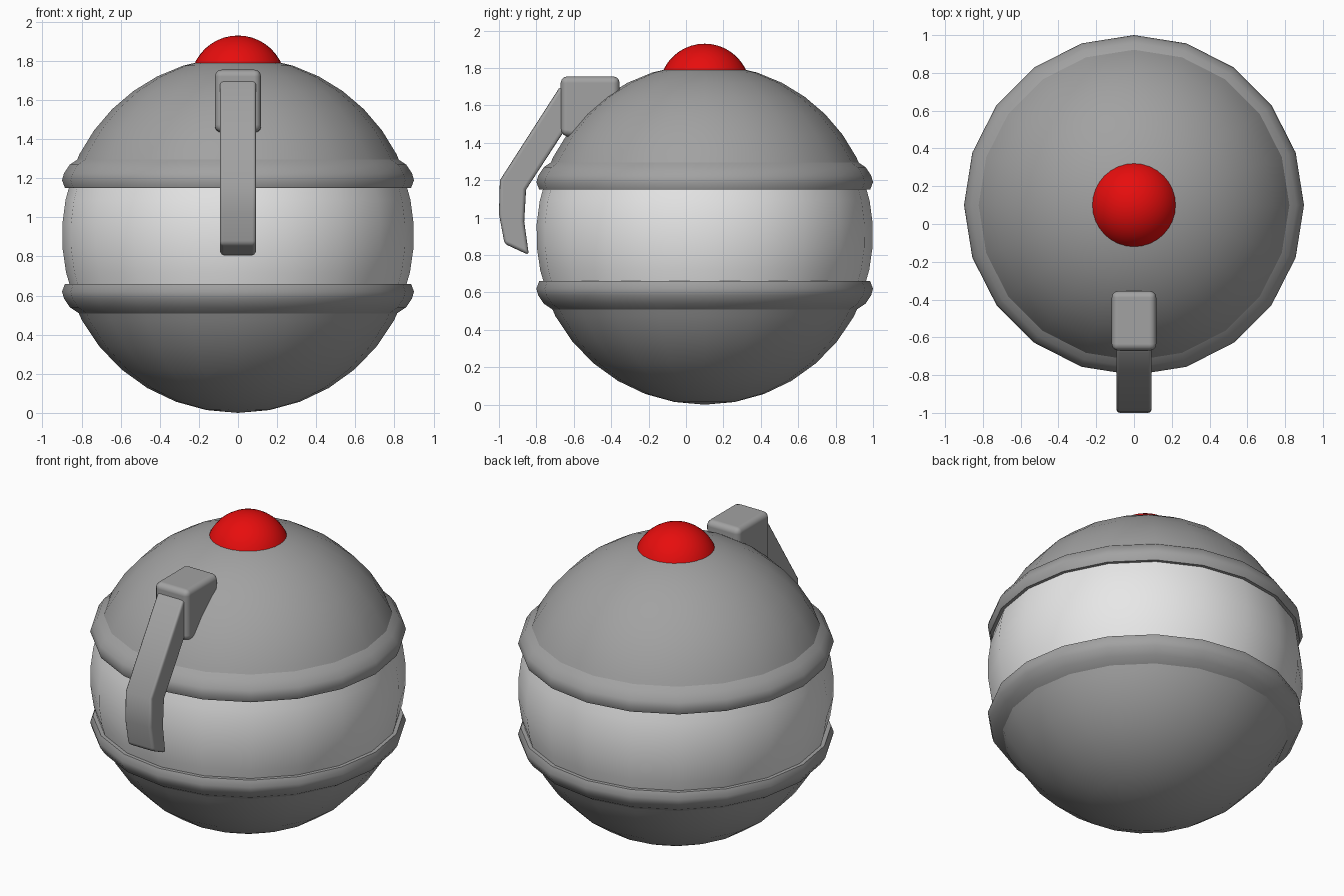
import bpy, bmesh, math

cube = bpy.data.objects.get("Cube")
if cube:
    bpy.data.objects.remove(cube, do_unlink=True)


def make_material(name, colour, rough=0.5):
    m = bpy.data.materials.new(name)
    m.use_nodes = True
    m.diffuse_color = colour
    m.node_tree.nodes["Principled BSDF"].inputs["Base Color"].default_value = colour
    return m


grey = make_material("grey metal", (0.36, 0.36, 0.36, 1))
white = make_material("pale band", (0.8, 0.8, 0.8, 1))
red = make_material("red button", (0.8, 0.004, 0.004, 1))

CENTRE_Y, CENTRE_Z = 0.1, 0.91


def finish(name, bm, mat, angle):
    bmesh.ops.remove_doubles(bm, verts=bm.verts, dist=0.0001)
    bmesh.ops.recalc_face_normals(bm, faces=bm.faces)
    mesh = bpy.data.meshes.new(name)
    bm.to_mesh(mesh)
    bm.free()
    mesh.materials.append(mat)
    obj = bpy.data.objects.new(name, mesh)
    bpy.context.collection.objects.link(obj)
    bpy.ops.object.select_all(action="DESELECT")
    obj.select_set(True)
    bpy.context.view_layer.objects.active = obj
    bpy.ops.object.shade_smooth_by_angle(angle=math.radians(angle))
    return obj


def lathe(name, profile, mat, sides=20, closed=False):
    """Spin (radius, height) points about the vertical axis of the ball."""
    bm = bmesh.new()
    verts = [bm.verts.new((0, CENTRE_Y - r, z)) for r, z in profile]
    edges = [bm.edges.new(pair) for pair in zip(verts, verts[1:])]
    if closed:
        edges.append(bm.edges.new((verts[-1], verts[0])))
    bmesh.ops.spin(bm, geom=verts + edges, cent=(0, CENTRE_Y, 0), axis=(0, 0, 1),
                   angle=math.tau, steps=sides, use_merge=True)
    return finish(name, bm, mat, 50)


def arc(radius, z_mid, z_low, z_high, steps):
    """Points on a circle between two heights."""
    a0, a1 = (math.asin(max(-1, min(1, (z - z_mid) / radius))) for z in (z_low, z_high))
    angles = [a0 + (a1 - a0) * i / steps for i in range(steps + 1)]
    return [(radius * math.cos(a), z_mid + radius * math.sin(a)) for a in angles]


def extruded(name, outline, half_width, bevel):
    """Side outline in (y, z), extruded across x with rounded edges."""
    bm = bmesh.new()
    face = bm.faces.new([bm.verts.new((-half_width, y, z)) for y, z in outline])
    new = bmesh.ops.extrude_face_region(bm, geom=[face])["geom"]
    moved = [v for v in new if isinstance(v, bmesh.types.BMVert)]
    bmesh.ops.translate(bm, verts=moved, vec=(2 * half_width, 0, 0))
    obj = finish(name, bm, grey, 40)
    mod = obj.modifiers.new("rounded edges", "BEVEL")
    mod.width, mod.segments = bevel, 3
    mod.limit_method = "ANGLE"
    mod.angle_limit = math.radians(35)
    mod.harden_normals = True
    return obj


# Ball shell: two grey domes and the pale band between them
lathe("lower_dome", arc(0.91, CENTRE_Z, 0, 0.62, 7), grey)
lathe("middle_band", arc(0.9, CENTRE_Z, 0.6, 1.21, 5), white)
lathe("upper_dome", arc(0.91, CENTRE_Z, 1.19, 1.82, 8), grey)

# Raised rims, mirrored about the middle
rim = [(0.80, 1.15), (0.885, 1.15), (0.90, 1.19), (0.89, 1.225), (0.86, 1.27), (0.80, 1.31)]
lathe("upper_rim", rim, grey, closed=True)
lathe("lower_rim", [(r, 1.81 - z) for r, z in rim], grey, closed=True)

# Button on top
lathe("top_button", arc(0.244, 1.686, 1.77, 1.93, 8), red, sides=32)

# Lever bracket and bent lever
extruded("lever_bracket", [(-0.67, 1.44), (-0.67, 1.755), (-0.355, 1.755),
                           (-0.355, 1.6), (-0.55, 1.42)], 0.118, 0.035)
extruded("safety_lever", [(-0.64, 1.71), (-0.68, 1.69), (-0.995, 1.2), (-1.0, 1.02),
                          (-0.97, 0.86), (-0.84, 0.80), (-0.865, 0.98),
                          (-0.855, 1.15), (-0.64, 1.48)], 0.093, 0.02)
